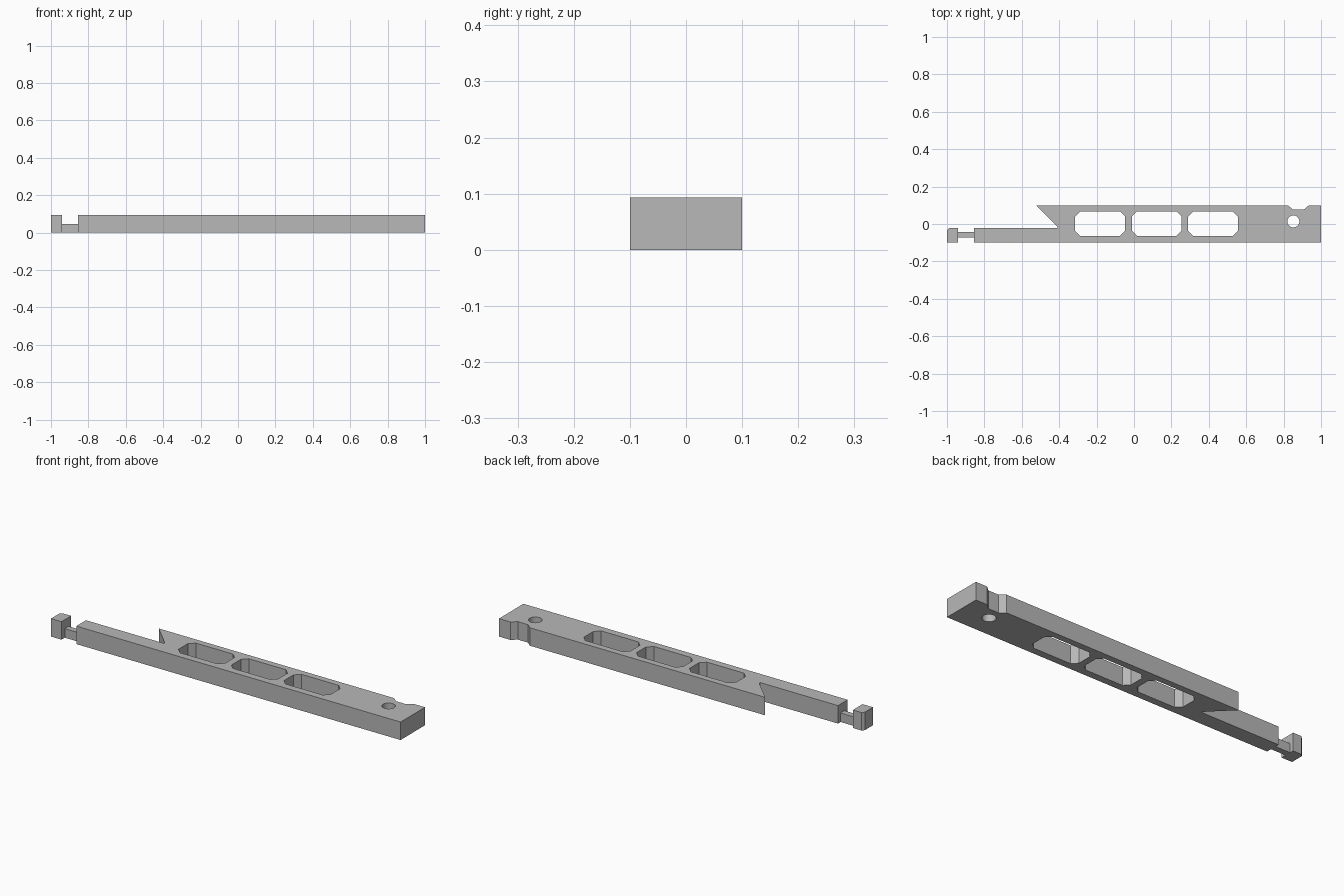
import bpy, bmesh, math

cube = bpy.data.objects.get("Cube")
if cube:
    bpy.data.objects.remove(cube, do_unlink=True)

HEIGHT = 0.093

grey = bpy.data.materials.new("plain_grey")
grey.use_nodes = True
grey.diffuse_color = (0.48, 0.48, 0.48, 1)
grey.node_tree.nodes["Principled BSDF"].inputs["Base Color"].default_value = (0.48, 0.48, 0.48, 1)


def plate(name, loops, height):
    """Extrude an outline, with any further loops as through holes."""
    bm = bmesh.new()
    for loop in loops:
        verts = [bm.verts.new((x, y, 0)) for x, y in loop]
        for a, b in zip(verts, verts[1:] + verts[:1]):
            bm.edges.new((a, b))
    bmesh.ops.triangle_fill(bm, use_beauty=True, edges=bm.edges[:], normal=(0, 0, 1))
    ext = bmesh.ops.extrude_face_region(bm, geom=bm.faces[:], use_keep_orig=True)
    top = [g for g in ext["geom"] if isinstance(g, bmesh.types.BMVert)]
    bmesh.ops.translate(bm, verts=top, vec=(0, 0, height))
    bmesh.ops.recalc_face_normals(bm, faces=bm.faces[:])
    mesh = bpy.data.meshes.new(name)
    bm.to_mesh(mesh)
    bm.free()
    mesh.materials.append(grey)
    obj = bpy.data.objects.new(name, mesh)
    bpy.context.collection.objects.link(obj)
    bpy.ops.object.select_all(action="DESELECT")
    obj.select_set(True)
    bpy.context.view_layer.objects.active = obj
    bpy.ops.object.shade_smooth_by_angle(angle=math.radians(30))
    return obj


def rect(x0, x1, y0, y1):
    return [(x0, y0), (x1, y0), (x1, y1), (x0, y1)]


def chamfered(x0, x1, y0, y1, c):
    return [(x0 + c, y0), (x1 - c, y0), (x1, y0 + c), (x1, y1 - c),
            (x1 - c, y1), (x0 + c, y1), (x0, y1 - c), (x0, y0 + c)]


def circle(cx, cy, r, n=40):
    return [(cx + r * math.cos(i * math.tau / n), cy + r * math.sin(i * math.tau / n))
            for i in range(n)]


# Main bar: slim arm, undercut barb, bevelled notch near the end
outline = [(-0.855, -0.1), (1, -0.1), (1, 0.1),
           (0.935, 0.1), (0.908, 0.077), (0.85, 0.077), (0.823, 0.1),
           (-0.523, 0.1), (-0.41, -0.013), (-0.41, -0.021), (-0.855, -0.021)]

# Three lightening windows and a round pin hole
windows = [chamfered(x, x + 0.267, -0.063, 0.067, 0.027) for x in (-0.315, -0.012, 0.289)]
plate("main_bar", [outline, *windows, circle(0.852, 0.014, 0.032)], HEIGHT)

# Low neck joining the arm to the hook block
plate("neck", [rect(-0.942, -0.853, -0.073, -0.042)], 0.047)

# Hook block with one clipped corner
plate("hook_block", [[(-1, -0.1), (-0.94, -0.1), (-0.94, -0.021),
                      (-0.988, -0.021), (-1, -0.033)]], HEIGHT)
